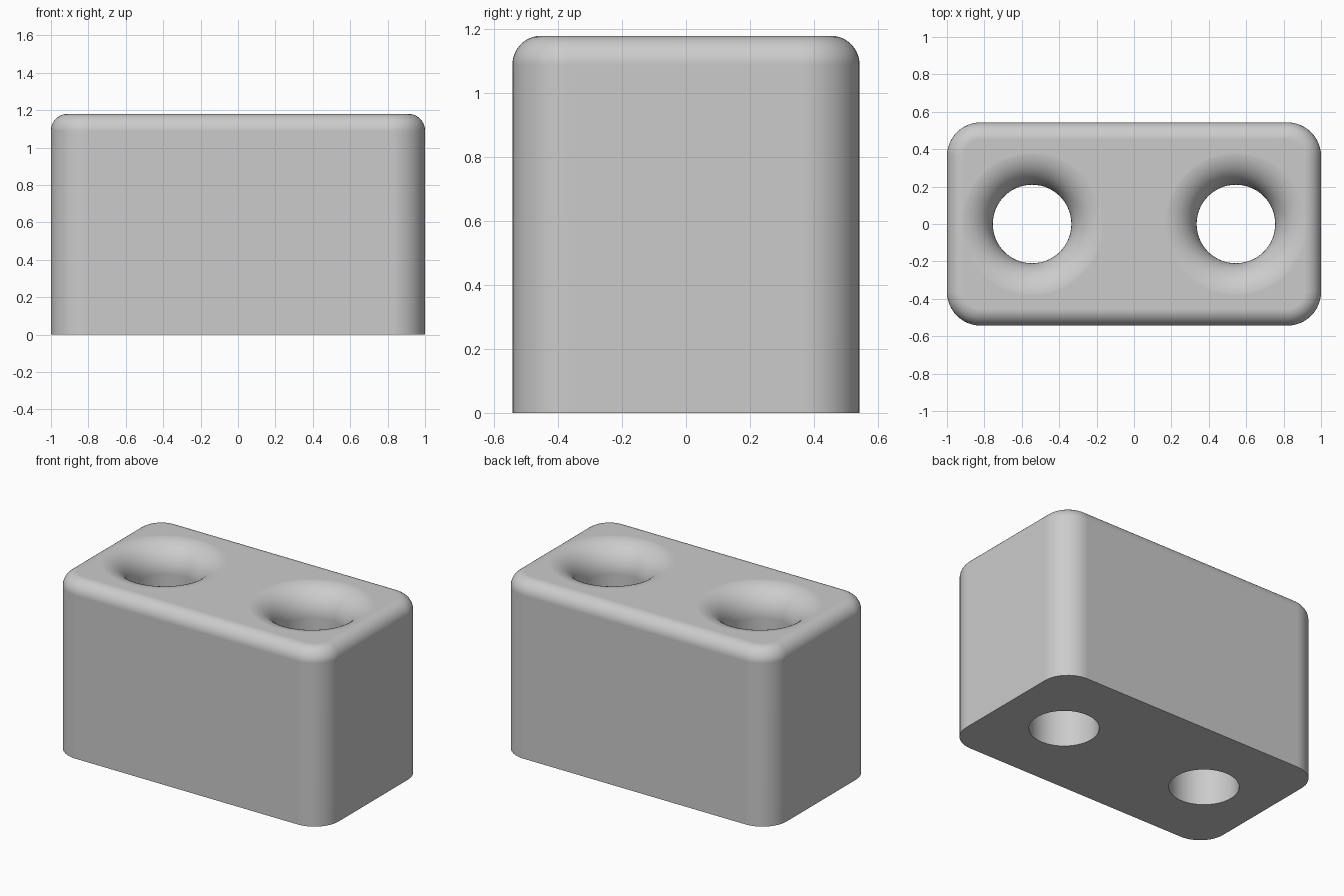
import bpy, bmesh
from math import sin, cos, pi

cube = bpy.data.objects.get("Cube")
if cube:
    bpy.data.objects.remove(cube, do_unlink=True)

HALF_X, HALF_Y, HEIGHT = 1.0, 0.543, 1.18
CORNER_R, TOP_R = 0.18, 0.09        # vertical corners, top edge rounding
HOLE_X, HOLE_R, FLARE_R = 0.545, 0.21, 0.18

grey = bpy.data.materials.new("plain grey")
grey.use_nodes = True
grey.diffuse_color = (0.6, 0.6, 0.6, 1)
grey.node_tree.nodes["Principled BSDF"].inputs["Base Color"].default_value = (0.6, 0.6, 0.6, 1)


def loft(name, rings):
    """Skin a closed solid through rings with equal point counts."""
    bm = bmesh.new()
    loops = [[bm.verts.new(p) for p in ring] for ring in rings]
    for a, b in zip(loops, loops[1:]):
        for i in range(len(a)):
            j = (i + 1) % len(a)
            bm.faces.new((a[i], a[j], b[j], b[i]))
    bm.faces.new(loops[0][::-1])
    bm.faces.new(loops[-1])
    bmesh.ops.recalc_face_normals(bm, faces=bm.faces)
    mesh = bpy.data.meshes.new(name)
    bm.to_mesh(mesh)
    bm.free()
    mesh.materials.append(grey)
    obj = bpy.data.objects.new(name, mesh)
    bpy.context.collection.objects.link(obj)
    return obj


def rounded_rect(inset, z, steps=12):
    r = CORNER_R - inset
    cx, cy = HALF_X - CORNER_R, HALF_Y - CORNER_R
    ring = []
    for k, (sx, sy) in enumerate([(1, 1), (-1, 1), (-1, -1), (1, -1)]):
        for i in range(steps + 1):
            a = (k + i / steps) * pi / 2
            ring.append((sx * cx + r * cos(a), sy * cy + r * sin(a), z))
    return ring


def circle(x, r, z, n=64):
    return [(x + r * cos(2 * pi * i / n), r * sin(2 * pi * i / n), z) for i in range(n)]


# Block body with a rounded top edge
rings = [rounded_rect(0, 0)]
for i in range(11):
    a = i / 10 * pi / 2
    rings.append(rounded_rect(TOP_R * (1 - cos(a)), HEIGHT - TOP_R + TOP_R * sin(a)))
block = loft("block_body", rings)

# Flared through-holes
for side, label in ((-1, "right"), (1, "left")):
    x = side * HOLE_X
    rings = [circle(x, HOLE_R, -0.1)]
    for i in range(15):
        a = i / 14 * pi / 2
        rings.append(circle(x, HOLE_R + FLARE_R * (1 - cos(a)),
                            HEIGHT + 0.0005 - FLARE_R * (1 - sin(a))))
    rings.append(circle(x, HOLE_R + FLARE_R, HEIGHT + 0.1))
    cutter = loft(label + "_hole_cutter", rings)
    cutter.hide_render = True
    cut = block.modifiers.new(label + " hole", "BOOLEAN")
    cut.operation = "DIFFERENCE"
    cut.solver = "EXACT"
    cut.object = cutter

# Bake the cuts and drop the cutters
bpy.context.view_layer.update()
evaluated = block.evaluated_get(bpy.context.evaluated_depsgraph_get())
final = bpy.data.meshes.new_from_object(evaluated)
cutters = [m.object for m in block.modifiers]
block.modifiers.clear()
block.data = final
for c in cutters:
    bpy.data.objects.remove(c, do_unlink=True)

# Smooth roundings, crisp bottom edges
bpy.ops.object.select_all(action="DESELECT")
block.select_set(True)
bpy.context.view_layer.objects.active = block
bpy.ops.object.shade_smooth_by_angle(angle=pi / 6)
weighted = block.modifiers.new("even shading", "WEIGHTED_NORMAL")
weighted.keep_sharp = True
